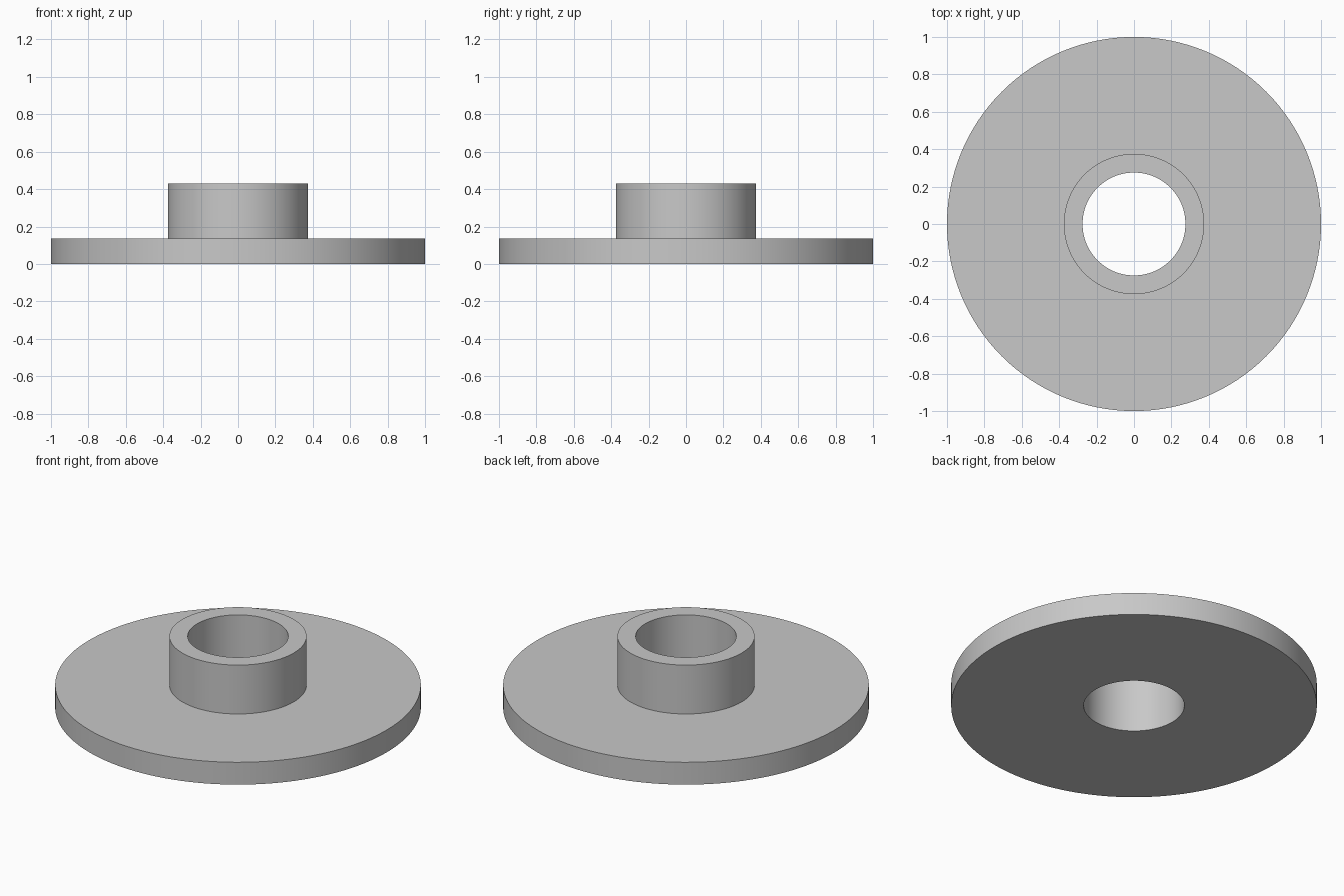
import bpy
import bmesh
from math import cos, sin, tau, radians

cube = bpy.data.objects.get("Cube")
if cube:
    bpy.data.objects.remove(cube, do_unlink=True)

SEGMENTS = 128
FLANGE_RADIUS, HUB_RADIUS, BORE_RADIUS = 1.0, 0.375, 0.275
FLANGE_TOP, HUB_TOP = 0.135, 0.43

# Plain grey material
grey = bpy.data.materials.new("light_grey")
grey.use_nodes = True
grey.diffuse_color = (0.58, 0.58, 0.58, 1)
grey.node_tree.nodes["Principled BSDF"].inputs["Base Color"].default_value = grey.diffuse_color


def lathe(name, profile, material):
    """Revolve a closed (radius, height) profile around z."""
    bm = bmesh.new()
    rings = [[bm.verts.new((r * cos(tau * i / SEGMENTS), r * sin(tau * i / SEGMENTS), z))
              for i in range(SEGMENTS)] for r, z in profile]
    for lower, upper in zip(rings, rings[1:] + rings[:1]):
        for i in range(SEGMENTS):
            j = (i + 1) % SEGMENTS
            bm.faces.new((lower[i], lower[j], upper[j], upper[i]))
    bmesh.ops.recalc_face_normals(bm, faces=bm.faces)
    mesh = bpy.data.meshes.new(name)
    bm.to_mesh(mesh)
    bm.free()
    mesh.materials.append(material)
    obj = bpy.data.objects.new(name, mesh)
    bpy.context.collection.objects.link(obj)
    bpy.ops.object.select_all(action='DESELECT')
    obj.select_set(True)
    bpy.context.view_layer.objects.active = obj
    bpy.ops.object.shade_smooth_by_angle(angle=radians(30))
    return obj


# Wide flange and raised hub in one piece, with a bore right through
lathe("flanged_bushing", [
    (BORE_RADIUS, 0),
    (FLANGE_RADIUS, 0),
    (FLANGE_RADIUS, FLANGE_TOP),
    (HUB_RADIUS, FLANGE_TOP),
    (HUB_RADIUS, HUB_TOP),
    (BORE_RADIUS, HUB_TOP),
], grey)
